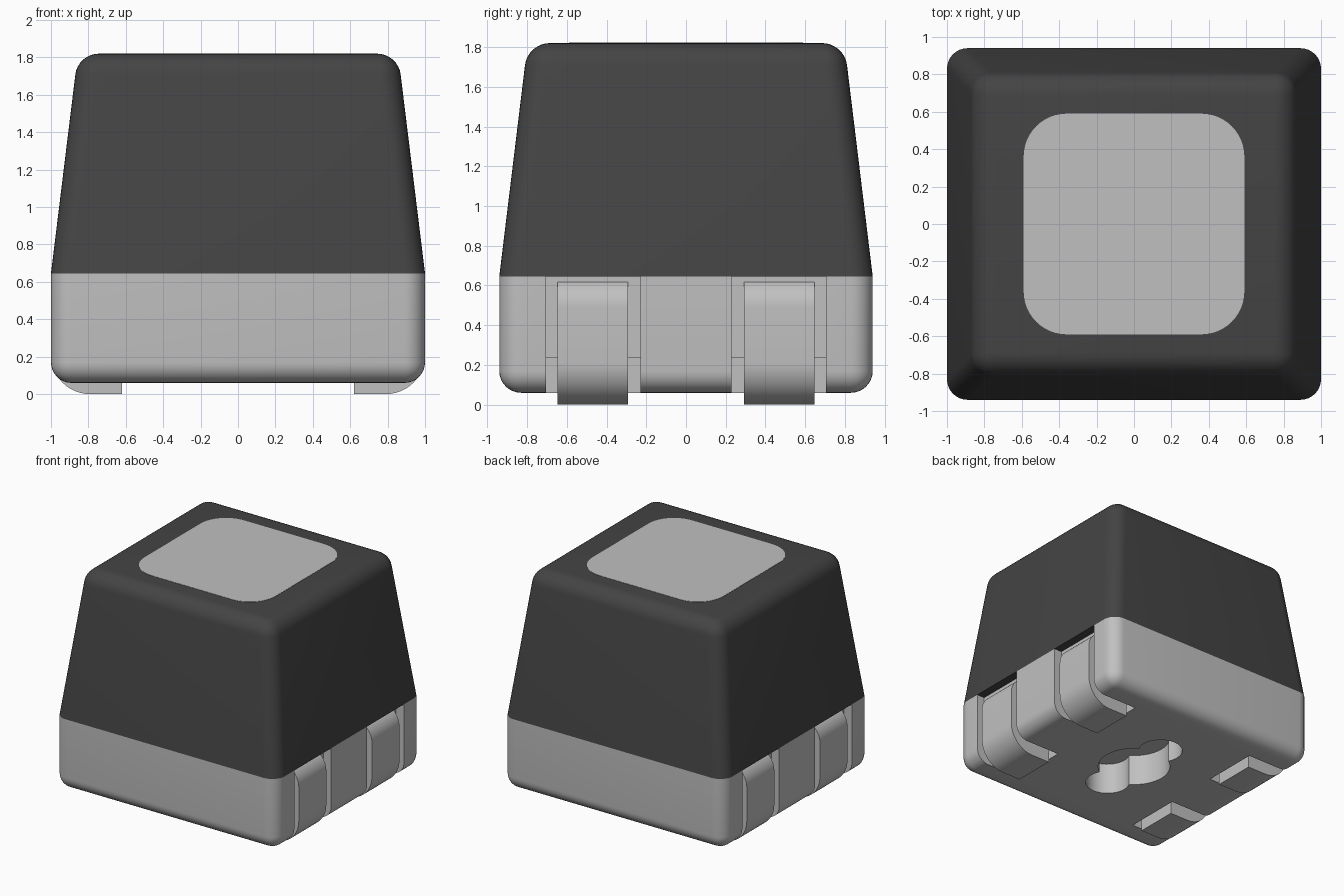
import bpy, bmesh, math

cube = bpy.data.objects.get("Cube")
if cube:
    bpy.data.objects.remove(cube, do_unlink=True)


def material(name, value):
    m = bpy.data.materials.new(name)
    m.use_nodes = True
    colour = (value, value, value, 1)
    m.diffuse_color = colour
    m.node_tree.nodes["Principled BSDF"].inputs["Base Color"].default_value = colour
    return m


DARK = material("dark grey", 0.058)
LIGHT = material("light grey", 0.53)


def make_object(name, bm, mat):
    bmesh.ops.recalc_face_normals(bm, faces=bm.faces)
    mesh = bpy.data.meshes.new(name)
    bm.to_mesh(mesh)
    bm.free()
    mesh.materials.append(mat)
    obj = bpy.data.objects.new(name, mesh)
    bpy.context.collection.objects.link(obj)
    return obj


def activate(obj):
    bpy.ops.object.select_all(action='DESELECT')
    obj.select_set(True)
    bpy.context.view_layer.objects.active = obj


def smooth(obj):
    activate(obj)
    bpy.ops.object.shade_smooth_by_angle(angle=math.radians(35))


def rounded_block(name, low, high, z0, z1, flat_z, radius, mat):
    """Tapered block with every edge rounded except those lying on flat_z."""
    bm = bmesh.new()
    bmesh.ops.create_cube(bm, size=2)
    for v in bm.verts:
        half, z = (high, z1) if v.co.z > 0 else (low, z0)
        v.co = (v.co.x * half[0], v.co.y * half[1], z)
    edges = [e for e in bm.edges
             if any(abs(v.co.z - flat_z) > 1e-4 for v in e.verts)]
    bmesh.ops.bevel(bm, geom=edges, offset=radius, segments=8,
                    profile=0.5, affect='EDGES', clamp_overlap=True)
    return make_object(name, bm, mat)


def prism(name, points, vector, mat):
    """Extrude a closed outline of 3D points along a vector."""
    bm = bmesh.new()
    face = bm.faces.new([bm.verts.new(p) for p in points])
    result = bmesh.ops.extrude_face_region(bm, geom=[face])
    moved = [g for g in result["geom"] if isinstance(g, bmesh.types.BMVert)]
    bmesh.ops.translate(bm, verts=moved, vec=vector)
    # The starting face stays in place as the near cap
    return make_object(name, bm, mat)


def arc(cx, cy, r, start, end, steps=12):
    return [(cx + r * math.cos(math.radians(start + (end - start) * i / steps)),
             cy + r * math.sin(math.radians(start + (end - start) * i / steps)))
            for i in range(steps + 1)]


def cut(target, cutter):
    cutter.hide_render = True
    mod = target.modifiers.new("cut", 'BOOLEAN')
    mod.operation = 'DIFFERENCE'
    mod.solver = 'EXACT'
    mod.object = cutter
    activate(target)
    bpy.ops.object.modifier_apply(modifier=mod.name)
    bpy.data.objects.remove(cutter, do_unlink=True)


# Cap and base
SEAM = 0.645
cap = rounded_block("cap", (1.0, 0.94), (0.856, 0.797), SEAM, 1.82, SEAM, 0.11, DARK)
base = rounded_block("base", (1.0, 0.94), (1.0, 0.94), 0.06, SEAM, SEAM, 0.11, LIGHT)

# Round-cornered plate on the top
outline = []
for sx, sy, a in ((1, 1, 0), (-1, 1, 90), (-1, -1, 180), (1, -1, 270)):
    outline += arc(sx * 0.36, sy * 0.36, 0.23, a, a + 90)
prism("top_plate", [(x, y, 1.817) for x, y in outline], (0, 0, 0.005), LIGHT)

# L-shaped slots and the bent terminals in them
slot = [(1.1, 0.75), (0.93, 0.75), (0.93, 0.235), (0.58, 0.235), (0.58, -0.1), (1.1, -0.1)]
strip = ([(0.62, 0)] + arc(0.79, 0.21, 0.21, -90, 0) + arc(0.85, 0.49, 0.15, 0, 60, 8)
         + [(0.90, 0.62), (0.90, 0.30)] + arc(0.80, 0.25, 0.10, 0, -90, 6) + [(0.62, 0.15)])
for side, sx in (("left", 1), ("right", -1)):
    for end, sy in (("front", -1), ("back", 1)):
        cutter = prism("slot_cutter", [(sx * x, sy * 0.23, z) for x, z in slot],
                       (0, sy * 0.475, 0), LIGHT)
        cut(base, cutter)
        terminal = prism(f"terminal_{end}_{side}",
                         [(sx * x, sy * 0.293, z) for x, z in strip],
                         (0, sy * 0.354, 0), LIGHT)
        smooth(terminal)

# Three-lobed recess in the underside
meet = math.degrees(math.atan2(0.237, 0.149))
lobe = math.degrees(math.atan2(0.32 - 0.237, 0.149))
hole = (arc(0, 0, 0.28, -meet, meet, 16)[:-1] + arc(0, 0.32, 0.17, -lobe, 180 + lobe, 20)[:-1]
        + arc(0, 0, 0.28, 180 - meet, 180 + meet, 16)[:-1]
        + arc(0, -0.32, 0.17, 180 - lobe, 360 + lobe, 20)[:-1])
cut(base, prism("recess_cutter", [(x, y, -0.1) for x, y in hole], (0, 0, 0.42), LIGHT))

smooth(cap)
smooth(base)
